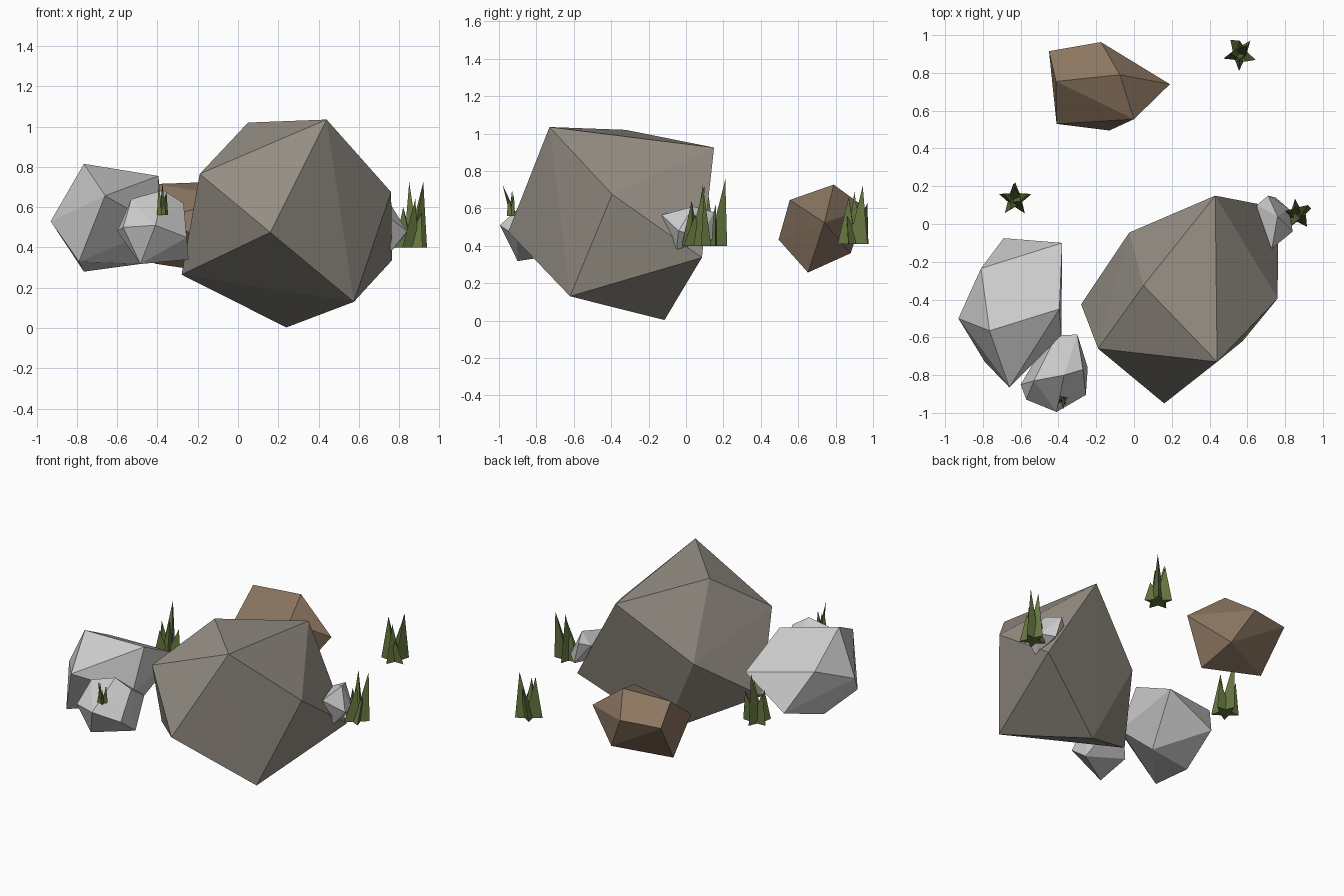
import bpy, bmesh, math
from mathutils import Vector

if "Cube" in bpy.data.objects:
    bpy.data.objects.remove(bpy.data.objects["Cube"])


def material(name, rgb):
    m = bpy.data.materials.new(name)
    m.diffuse_color = (*rgb, 1)
    m.use_nodes = True
    m.node_tree.nodes["Principled BSDF"].inputs["Base Color"].default_value = m.diffuse_color
    return m


warm = material("warm_stone", (0.30, 0.27, 0.23))
brown = material("brown_stone", (0.26, 0.18, 0.12))
green = material("grass_green", (0.13, 0.18, 0.05))
green.use_backface_culling = False


def add_object(name, bm, mat=None):
    bmesh.ops.recalc_face_normals(bm, faces=bm.faces[:])
    me = bpy.data.meshes.new(name)
    bm.to_mesh(me)
    bm.free()
    ob = bpy.data.objects.new(name, me)
    bpy.context.collection.objects.link(ob)
    if mat:
        me.materials.append(mat)
    return ob


def rock(name, corners, mat=None):
    """Faceted stone: convex hull of its corner points."""
    bm = bmesh.new()
    for c in corners:
        bm.verts.new(c)
    bmesh.ops.convex_hull(bm, input=bm.verts[:])
    loose = [v for v in bm.verts if not v.link_faces]
    bmesh.ops.delete(bm, geom=loose, context='VERTS')
    add_object(name, bm, mat)


def grass(name, centre, spread, tips, turn=0.0):
    """Tuft: three-sided pointed blades, wide foot at the ground, one per tip."""
    bm = bmesh.new()
    c = Vector(centre)
    n = len(tips)
    for i, t in enumerate(tips):
        a = turn + 2 * math.pi * i / n
        out = Vector((math.cos(a), math.sin(a), 0))
        side = Vector((-out.y, out.x, 0))
        foot = [c + out * spread,
                c + (side * 0.45 - out * 0.1) * spread,
                c - (side * 0.45 + out * 0.1) * spread]
        vs = [bm.verts.new(p) for p in foot]
        top = bm.verts.new(c + Vector(t))
        bm.faces.new(vs)
        for k in range(3):
            bm.faces.new((vs[k], vs[(k + 1) % 3], top))
    add_object(name, bm, green)


# Stones
rock("main_boulder", [
    (.05, -.325, 1.02), (.44, -.73, 1.035), (.43, .15, .925), (.76, -.395, .675),
    (.765, .085, .337), (.575, -.62, .13), (.24, -.115, .003), (-.28, -.425, .265),
    (-.19, -.66, .765), (.16, -.95, .475), (-.025, -.045, .56)], warm)

rock("left_boulder", [
    (-.765, -.565, .815), (-.395, -.45, .755), (-.93, -.5, .53), (-.66, -.865, .657),
    (-.79, -.73, .33), (-.765, -.4, .28), (-.485, -.4, .318), (-.38, -.10, .58),
    (-.69, -.075, .388), (-.81, -.235, .645), (-.385, -.59, .5)])

rock("small_front_rock", [
    (-.41, -.995, .51), (-.485, -.9, .318), (-.6, -.85, .48), (-.53, -.83, .64),
    (-.37, -.8, .685), (-.27, -.77, .62), (-.255, -.905, .45), (-.245, -.76, .34),
    (-.41, -.59, .5), (-.30, -.585, .5), (-.5, -.68, .38), (-.57, -.93, .5)])

rock("brown_rock", [
    (-.075, .79, .727), (-.413, .755, .715), (.19, .74, .524), (0, .555, .645),
    (-.13, .495, .433), (-.41, .53, .54), (-.45, .915, .6), (-.175, .963, .6),
    (-.415, .73, .32), (0, .652, .257), (-.05, .88, .36)], brown)

rock("pebble", [
    (.73, -.13, .565), (.84, -.04, .48), (.76, .04, .61), (.71, .15, .58),
    (.82, .08, .45), (.76, -.05, .38), (.65, .10, .56), (.75, .14, .43), (.65, 0, .5)])

# Grass tufts
grass("grass_right", (.86, .05, .40), .085,
      [(.06, .05, .325), (-.01, .04, .325), (-.04, .02, .2), (.02, -.02, .24), (.05, 0, .17)], .4)
grass("grass_back", (.56, .90, .41), .09,
      [(.04, .045, .31), (0, .07, .22), (-.05, 0, .28), (.0, -.03, .25), (.03, -.04, .15)], .9)
grass("grass_left", (-.63, .13, .40), .09,
      [(.07, .03, .2), (-.01, .08, .355), (-.06, .03, .22), (-.02, -.05, .2), (.03, -.01, .27)], .3)
grass("grass_front", (-.375, -.93, .56), .032,
      [(.02, .01, .12), (0, -.05, .165), (-.02, 0, .14), (.01, -.02, .1)], .5)
